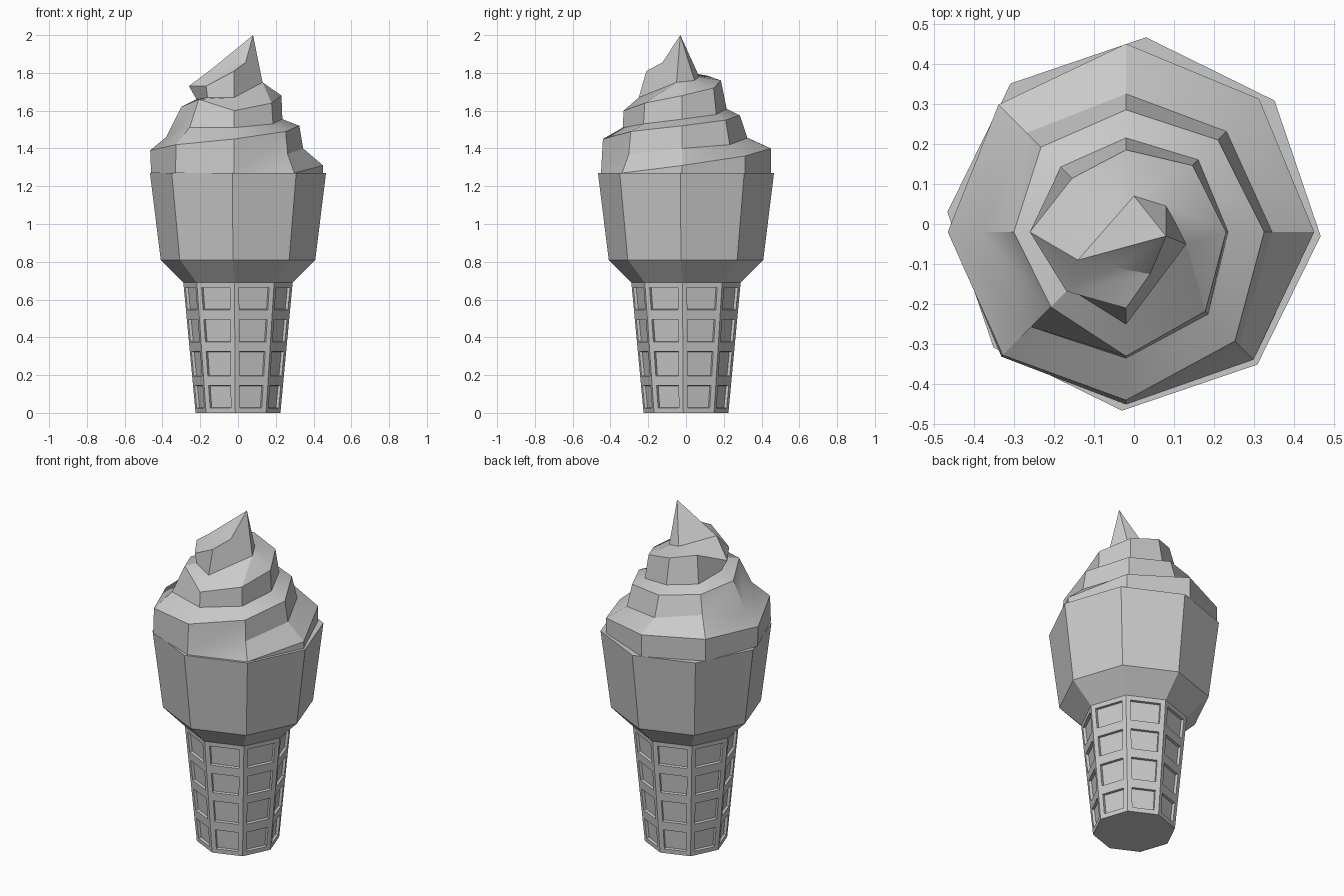
import bpy, bmesh, math

if "Cube" in bpy.data.objects:
    bpy.data.objects.remove(bpy.data.objects["Cube"])

grey = bpy.data.materials.new("plain_grey")
grey.diffuse_color = (0.59, 0.59, 0.59, 1)
grey.use_nodes = True
grey.node_tree.nodes["Principled BSDF"].inputs["Base Color"].default_value = grey.diffuse_color


def finish(bm, name):
    bmesh.ops.recalc_face_normals(bm, faces=bm.faces[:])
    me = bpy.data.meshes.new(name)
    bm.to_mesh(me)
    bm.free()
    me.materials.append(grey)
    ob = bpy.data.objects.new(name, me)
    bpy.context.collection.objects.link(ob)
    return ob


def lathe(profile):
    """Eight-sided lathe with capped ends; returns bmesh and its side faces."""
    bm = bmesh.new()
    rings = []
    for r, z in profile:
        ring = []
        for i in range(8):
            a = math.radians(-3.7 + 45 * i)
            ring.append(bm.verts.new((r * math.cos(a), r * math.sin(a), z)))
        rings.append(ring)
    sides = []
    for lo, hi in zip(rings, rings[1:]):
        for i in range(8):
            j = (i + 1) % 8
            sides.append(bm.faces.new((lo[i], lo[j], hi[j], hi[i])))
    bm.faces.new(rings[0][::-1])
    bm.faces.new(rings[-1])
    return bm, sides


# Waffle grip: four rows of recessed panels on each side
levels = (0, 0.17, 0.35, 0.52, 0.69)
bm, sides = lathe([(0.225 + 0.065 * z / 0.69, z) for z in levels])
bmesh.ops.recalc_face_normals(bm, faces=bm.faces[:])
bmesh.ops.inset_individual(bm, faces=sides, thickness=0.026, use_even_offset=True)
bmesh.ops.inset_individual(bm, faces=sides, thickness=0.002, depth=-0.015,
                           use_even_offset=True)
finish(bm, "waffle_grip")

# Flared cup
bm, _ = lathe([(0.29, 0.69), (0.41, 0.81), (0.467, 1.27)])
finish(bm, "wafer_cup")

# Swirl: an eight-step spiral, each step has (ridge r, ridge z, base r, base z)
steps = [
    (.45, 1.27, .45, 1.27), (.47, 1.31, .47, 1.27), (.47, 1.36, .47, 1.27),
    (.47, 1.40, .47, 1.27), (.45, 1.40, .45, 1.27), (.445, 1.39, .44, 1.27),
    (.435, 1.42, .44, 1.27), (.42, 1.45, .43, 1.27), (.385, 1.49, .40, 1.37),
    (.345, 1.52, .365, 1.40), (.325, 1.55, .355, 1.42), (.305, 1.575, .345, 1.455),
    (.30, 1.60, .35, 1.50), (.28, 1.62, .36, 1.46), (.265, 1.66, .335, 1.51),
    (.31, 1.60, .315, 1.51), (.28, 1.64, .29, 1.53), (.25, 1.68, .255, 1.555),
    (.235, 1.72, .255, 1.58), (.205, 1.76, .235, 1.61), (.19, 1.785, .23, 1.63),
    (.24, 1.73, .20, 1.66), (.21, 1.73, .20, 1.67), (.19, 1.81, .23, 1.67)]
tip_ring = [(.13, -.05, 1.75), (.105, 0, 1.755), (.08, .045, 1.76), (0, .07, 1.78),
            (-.07, -.01, 1.80), (-.14, -.09, 1.82), (-.05, -.108, 1.84),
            (.04, -.125, 1.855)]

bm = bmesh.new()


def point(k, r, z):
    a = math.radians(45 * (k - 1))
    return bm.verts.new((-.02 + r * math.cos(a), -.02 + r * math.sin(a), z))


def face(*vs):
    vs = list(dict.fromkeys(vs))
    if len(vs) > 2:
        bm.faces.new(vs)


base = [point(k, s[2], s[3]) for k, s in enumerate(steps)]
ridge = [base[0]] + [point(k, s[0], s[1]) for k, s in enumerate(steps) if k]
tip = [bm.verts.new(p) for p in tip_ring]
apex = bm.verts.new((.08, -.03, 2.0))

for k in range(23):                       # upright walls of the swirl
    face(base[k], base[k + 1], ridge[k + 1], ridge[k])
face(base[7], base[0], base[8])           # start of the spiral
for k in range(15):                       # sloping ledges
    face(ridge[k], ridge[k + 1], base[k + 9], base[k + 8])
face(ridge[15], ridge[16], tip[0], base[23])
face(base[23], tip[0], tip[7], ridge[23])  # end of the spiral
for i in range(7):                        # shoulder under the tip
    face(ridge[16 + i], ridge[17 + i], tip[i + 1], tip[i])
for i in range(8):                        # pointed tip
    face(tip[i], tip[(i + 1) % 8], apex)
face(*base[7::-1])                        # underside
swirl = finish(bm, "ice_cream_swirl")
bpy.context.view_layer.objects.active = swirl
swirl.select_set(True)
bpy.ops.object.shade_smooth_by_angle(angle=math.radians(28))
